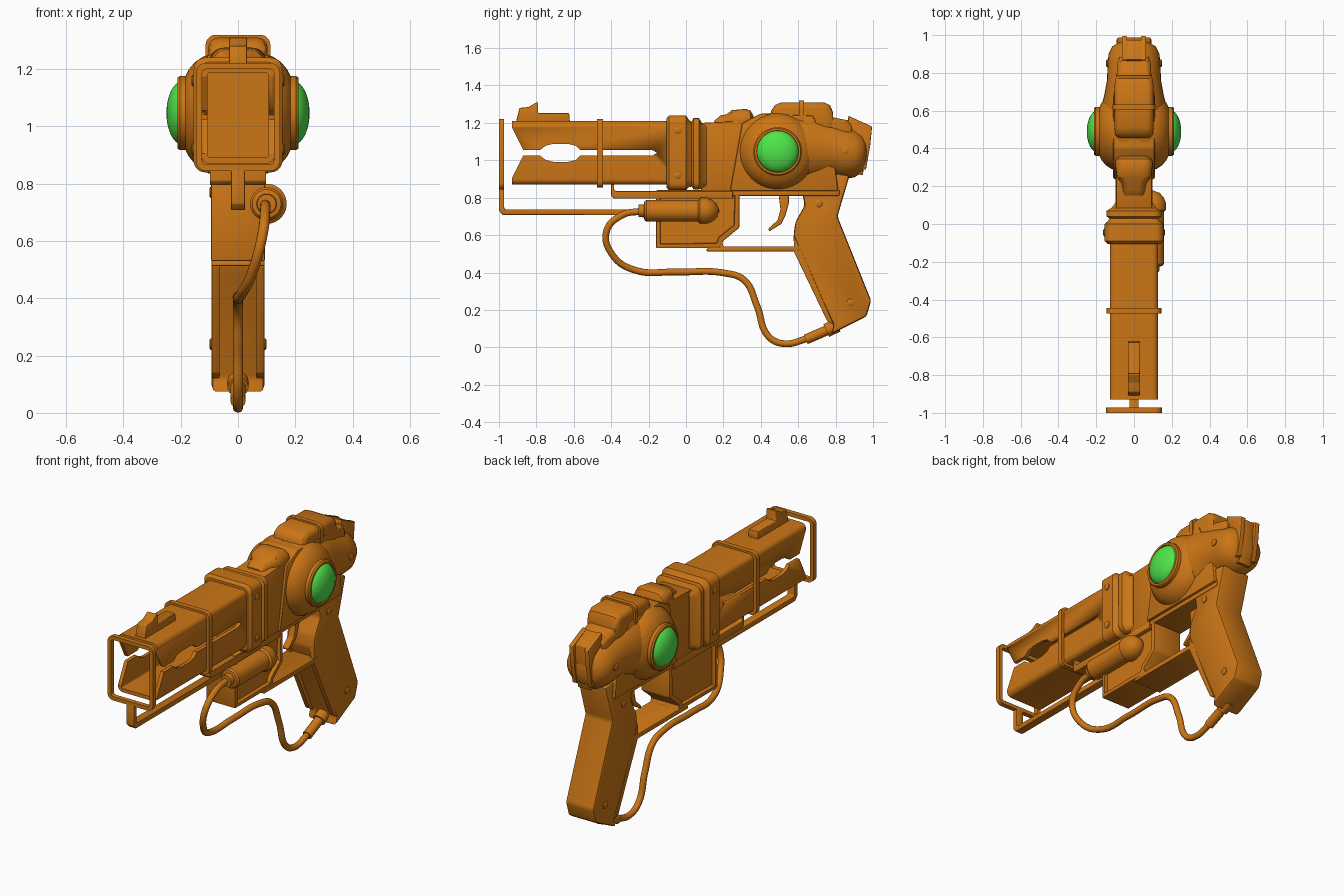
import bpy, bmesh, math
from mathutils import Vector


def material(name, rgb):
    m = bpy.data.materials.new(name)
    m.diffuse_color = (*rgb, 1)
    return m


ORANGE = material("orange_shell", (0.60, 0.18, 0.008))
GREEN = material("green_lens", (0.08, 0.78, 0.07))


def smooth(ob, mat):
    ob.data.materials.append(mat)
    bpy.ops.object.select_all(action='DESELECT')
    ob.select_set(True)
    bpy.context.view_layer.objects.active = ob
    bpy.ops.object.shade_smooth_by_angle(angle=math.radians(35))
    return ob


def finish(name, bm, mat=ORANGE):
    bmesh.ops.remove_doubles(bm, verts=bm.verts, dist=0.0002)
    bmesh.ops.recalc_face_normals(bm, faces=bm.faces)
    me = bpy.data.meshes.new(name)
    bm.to_mesh(me)
    bm.free()
    ob = bpy.data.objects.new(name, me)
    bpy.context.collection.objects.link(ob)
    return smooth(ob, mat)


def prism(name, pts, half, x=0.0, bevel=0.006, inset=0.0):
    """Side profile (y, z) extruded across x."""
    bm = bmesh.new()
    a, b = [[bm.verts.new((x + s * half, y, z)) for y, z in pts] for s in (-1, 1)]
    sides = [bm.faces.new(a), bm.faces.new(b)]
    n = len(pts)
    for i in range(n):
        bm.faces.new((a[i], a[(i + 1) % n], b[(i + 1) % n], b[i]))
    bmesh.ops.recalc_face_normals(bm, faces=bm.faces)
    if bevel:
        bmesh.ops.bevel(bm, geom=bm.edges[:], offset=bevel, segments=2, profile=0.5,
                        affect='EDGES', clamp_overlap=True)
    if inset:
        big = sorted(bm.faces, key=lambda f: -f.calc_area() * abs(f.normal.x))[:2]
        bmesh.ops.inset_individual(bm, faces=big, thickness=inset)
        bmesh.ops.inset_individual(bm, faces=big, thickness=0.004, depth=-0.02)
    return finish(name, bm)


def loft(name, sections, closed=False, seg=5):
    """Rounded-rectangle sections (y, half width, z0, z1, radius) joined along y."""
    bm = bmesh.new()
    rings = []
    for y, w, z0, z1, r in sections:
        h, zc = (z1 - z0) / 2, (z0 + z1) / 2
        rx, rz = min(r, w), min(r, h)
        ring = []
        for q, (sx, sz) in enumerate(((1, 1), (-1, 1), (-1, -1), (1, -1))):
            for k in range(seg + 1):
                t = math.pi / 2 * (q + k / seg)
                ring.append(bm.verts.new((sx * (w - rx) + rx * math.cos(t), y,
                                          zc + sz * (h - rz) + rz * math.sin(t))))
        rings.append(ring)
    pairs = list(zip(rings, rings[1:]))
    if closed:
        pairs.append((rings[-1], rings[0]))
    else:
        bm.faces.new(rings[0])
        bm.faces.new(rings[-1])
    n = len(rings[0])
    for a, b in pairs:
        for i in range(n):
            bm.faces.new((a[i], a[(i + 1) % n], b[(i + 1) % n], b[i]))
    return finish(name, bm)


def hoop(name, y0, y1, w, z0, z1, r, t):
    outer, inner = (w, z0, z1, r), (w - t, z0 + t, z1 - t, max(r - t, 0.008))
    return loft(name, [(y0, *outer), (y1, *outer), (y1, *inner), (y0, *inner)], closed=True)


def lathe(name, prof, centre, axis='x', side=1, mat=ORANGE, n=40):
    """Profile (distance, radius) spun around the x or y axis."""
    bm = bmesh.new()
    rings = []
    for a, r in prof:
        ring = []
        for i in range(n):
            c, s = r * math.cos(math.tau * i / n), r * math.sin(math.tau * i / n)
            p = (a * side, c, s) if axis == 'x' else (c, a, s)
            ring.append(bm.verts.new(Vector(centre) + Vector(p)))
        rings.append(ring)
    for a, b in zip(rings, rings[1:]):
        for i in range(n):
            bm.faces.new((a[i], a[(i + 1) % n], b[(i + 1) % n], b[i]))
    return finish(name, bm, mat)


def tube(name, pts, r, curved=True):
    cu = bpy.data.curves.new(name, 'CURVE')
    cu.dimensions = '3D'
    cu.bevel_depth, cu.bevel_resolution, cu.use_fill_caps = r, 4, True
    sp = cu.splines.new('BEZIER')
    sp.bezier_points.add(len(pts) - 1)
    for bp, p in zip(sp.bezier_points, pts):
        bp.co = p
        bp.handle_left_type = bp.handle_right_type = 'AUTO' if curved else 'VECTOR'
    ob = bpy.data.objects.new(name, cu)
    bpy.context.collection.objects.link(ob)
    bpy.ops.object.select_all(action='DESELECT')
    ob.select_set(True)
    bpy.context.view_layer.objects.active = ob
    bpy.ops.object.convert(target='MESH')
    return smooth(bpy.context.view_layer.objects.active, ORANGE)


# Hollow barrel with a shaped slot cut through both sides
barrel = hoop("barrel", -0.93, -0.05, 0.128, 0.87, 1.21, 0.03, 0.022)
half_slot = [(-0.96, 0.195), (-0.87, 0.015), (-0.78, 0.015), (-0.75, 0.038), (-0.71, 0.048),
             (-0.63, 0.048), (-0.59, 0.038), (-0.565, 0.015), (-0.18, 0.015)]
slot = [(y, 1.04 + h) for y, h in half_slot] + [(-0.155, 1.04)]
slot += [(y, 1.04 - h) for y, h in reversed(half_slot)]
cutter = prism("slot_cutter", slot, 0.3, bevel=0)
mod = barrel.modifiers.new("slot", 'BOOLEAN')
mod.object, mod.operation, mod.solver = cutter, 'DIFFERENCE', 'EXACT'
bpy.context.view_layer.objects.active = barrel
bpy.ops.object.modifier_apply(modifier="slot")
bpy.data.objects.remove(cutter)

# Barrel fittings: band, muzzle loop, support rod, sight, rear collar
hoop("barrel_band", -0.475, -0.445, 0.145, 0.855, 1.222, 0.035, 0.02)
hoop("muzzle_loop", -1.0, -0.972, 0.147, 0.845, 1.222, 0.035, 0.022)
prism("support_rod", [(-1.0, 0.86), (-1.0, 0.73), (-0.98, 0.708), (-0.15, 0.708), (-0.15, 0.738),
                      (-0.965, 0.738), (-0.972, 0.745), (-0.972, 0.86)], 0.024, bevel=0.003)
prism("front_sight", [(-0.91, 1.2), (-0.89, 1.28), (-0.84, 1.285), (-0.80, 1.31), (-0.79, 1.31),
                      (-0.79, 1.252), (-0.625, 1.252), (-0.62, 1.2)], 0.032)
loft("barrel_collar", [(-0.105, 0.14, 0.855, 1.225, 0.04), (-0.09, 0.155, 0.84, 1.24, 0.04),
                       (0.0, 0.155, 0.84, 1.24, 0.04), (0.013, 0.14, 0.855, 1.22, 0.04),
                       (0.03, 0.13, 0.86, 1.205, 0.04), (0.04, 0.145, 0.845, 1.225, 0.04),
                       (0.07, 0.145, 0.845, 1.225, 0.04), (0.085, 0.12, 0.85, 1.2, 0.04),
                       (0.11, 0.1, 0.85, 1.2, 0.04)])
for s in (-1, 1):
    prism("under_rail", [(-0.4, 0.875), (-0.4, 0.81), (-0.385, 0.795), (0.25, 0.795), (0.25, 0.835),
                         (-0.375, 0.835), (-0.385, 0.845), (-0.385, 0.875)], 0.038, x=s * 0.06, bevel=0.003)

# Receiver: front block, wedge frame and swollen rear shell
prism("receiver_block", [(0.08, 0.835), (0.08, 1.2), (0.4, 1.215), (0.4, 0.835)], 0.095)
prism("receiver_frame", [(0.235, 0.835), (0.30, 1.2), (0.40, 1.25), (0.68, 1.24), (0.8, 0.95),
                         (0.815, 0.835)], 0.11, bevel=0.01)
loft("rear_shell", [(0.40, 0.13, 0.87, 1.245, 9), (0.52, 0.175, 0.85, 1.262, 9), (0.60, 0.178, 0.86, 1.262, 9),
                    (0.68, 0.158, 0.885, 1.25, 9), (0.76, 0.143, 0.91, 1.22, 9), (0.84, 0.14, 0.902, 1.19, 9),
                    (0.90, 0.135, 0.908, 1.17, 9), (0.94, 0.115, 0.935, 1.145, 9),
                    (0.962, 0.08, 0.97, 1.11, 9), (0.97, 0.03, 1.01, 1.07, 9)], seg=8)
for s in (-1, 1):
    c = (0, 0.49, 1.047)
    lathe("side_bulge", [(0.03, 0.21), (0.08, 0.21), (0.12, 0.198), (0.15, 0.178), (0.172, 0.152),
                         (0.18, 0.135), (0.183, 0.13), (0.203, 0.13), (0.211, 0.123), (0.211, 0.112),
                         (0.195, 0.11)], c, side=s)
    lathe("lens_dome", [(0.19 + 0.06 * math.sin(t), 0.113 * math.cos(t))
                        for t in [math.pi / 2 * k / 10 for k in range(11)]], c, side=s, mat=GREEN)

# Top cover, strap and lumps along the spine
loft("top_cover", [(0.455, 0.085, 1.15, 1.265, 0.03), (0.475, 0.1, 1.15, 1.295, 0.035), (0.51, 0.103, 1.15, 1.31, 0.035),
                   (0.74, 0.103, 1.15, 1.31, 0.035), (0.77, 0.098, 1.15, 1.295, 0.035), (0.785, 0.09, 1.15, 1.26, 0.03)])
loft("cover_strap", [(0.605, 0.113, 1.16, 1.32, 0.035), (0.632, 0.113, 1.16, 1.32, 0.035)])
loft("rear_spine", [(0.76, 0.093, 1.1, 1.235, 0.03), (0.86, 0.088, 1.08, 1.215, 0.03), (0.885, 0.075, 1.06, 1.19, 0.03)])
loft("front_lump", [(0.15, 0.055, 1.15, 1.21, 0.03), (0.185, 0.06, 1.15, 1.24, 0.04), (0.215, 0.065, 1.15, 1.245, 0.04),
                    (0.245, 0.09, 1.15, 1.268, 0.05), (0.32, 0.1, 1.15, 1.275, 0.05), (0.345, 0.095, 1.15, 1.265, 0.05),
                    (0.36, 0.08, 1.15, 1.24, 0.05)])

# Hammer and notched rear sight
prism("hammer", [(0.86, 1.2), (0.87, 1.235), (0.975, 1.185), (0.97, 1.08), (0.945, 0.92), (0.9, 0.93), (0.87, 1.1)], 0.042)
for s in (-1, 1):
    prism("rear_sight_ear", [(0.865, 1.19), (0.868, 1.238), (0.995, 1.18), (0.985, 1.08), (0.962, 0.95),
                             (0.93, 0.95), (0.94, 1.1)], 0.014, x=s * 0.05, bevel=0.004)

# Lower housing, trigger, guard and grip
prism("lower_housing", [(-0.16, 0.84), (-0.16, 0.53), (0.18, 0.53), (0.2, 0.57), (0.285, 0.64), (0.285, 0.84)],
      0.094, inset=0.022)
prism("frame_strip", [(0.24, 0.81), (0.24, 0.845), (0.82, 0.845), (0.82, 0.81)], 0.095, bevel=0.004)
prism("trigger_guard", [(0.11, 0.513), (0.11, 0.525), (0.19, 0.575), (0.2, 0.54), (0.62, 0.54), (0.62, 0.513)],
      0.092, bevel=0.003)
prism("trigger", [(0.495, 0.82), (0.505, 0.74), (0.49, 0.68), (0.44, 0.635), (0.445, 0.62), (0.51, 0.66),
                  (0.53, 0.70), (0.55, 0.77), (0.55, 0.82)], 0.02, bevel=0.004)
prism("grip", [(0.62, 0.83), (0.635, 0.76), (0.585, 0.67), (0.575, 0.60), (0.61, 0.50), (0.79, 0.12), (0.775, 0.07),
               (0.965, 0.165), (0.99, 0.25), (0.81, 0.70), (0.875, 0.92), (0.8, 0.93)], 0.092, bevel=0.014)
for s in (-1, 1):
    prism("grip_edge", [(0.575, 0.60), (0.578, 0.51), (0.755, 0.14), (0.79, 0.12), (0.62, 0.51)],
          0.014, x=s * 0.078, bevel=0.003)

# Gas canister on the right, hose and grip connector
lathe("canister", [(-0.255, 0.0), (-0.255, 0.033), (-0.225, 0.035), (-0.222, 0.05), (-0.212, 0.058), (0.065, 0.058),
                   (0.075, 0.07), (0.11, 0.07), (0.14, 0.058), (0.165, 0.035), (0.178, 0.0)], (0.1, 0, 0.73), 'y')
tube("hose", [(0.095, -0.24, 0.728), (0.095, -0.34, 0.708), (0.085, -0.425, 0.62), (0.05, -0.39, 0.49),
              (0.01, -0.27, 0.412), (0, -0.05, 0.403), (0, 0.2, 0.398), (0, 0.31, 0.36), (0, 0.38, 0.22),
              (0, 0.44, 0.06), (0, 0.52, 0.02), (0, 0.66, 0.05)], 0.018)
tube("hose_connector", [(0, 0.64, 0.042), (0, 0.76, 0.094)], 0.027, curved=False)
tube("connector_tip", [(0, 0.75, 0.09), (0, 0.81, 0.118)], 0.037, curved=False)

# Rivets on both sides
for s in (-1, 1):
    for x, y, z in ((0.153, -0.045, 0.92), (0.153, -0.045, 1.16), (0.138, 0.85, 1.05), (0.09, 0.71, 0.77),
                    (0.09, 0.88, 0.24)):
        lathe("rivet", [(0, 0.02), (0.006, 0.02), (0.01, 0.014), (0.01, 0)], (s * x, y, z), side=s, n=16)
